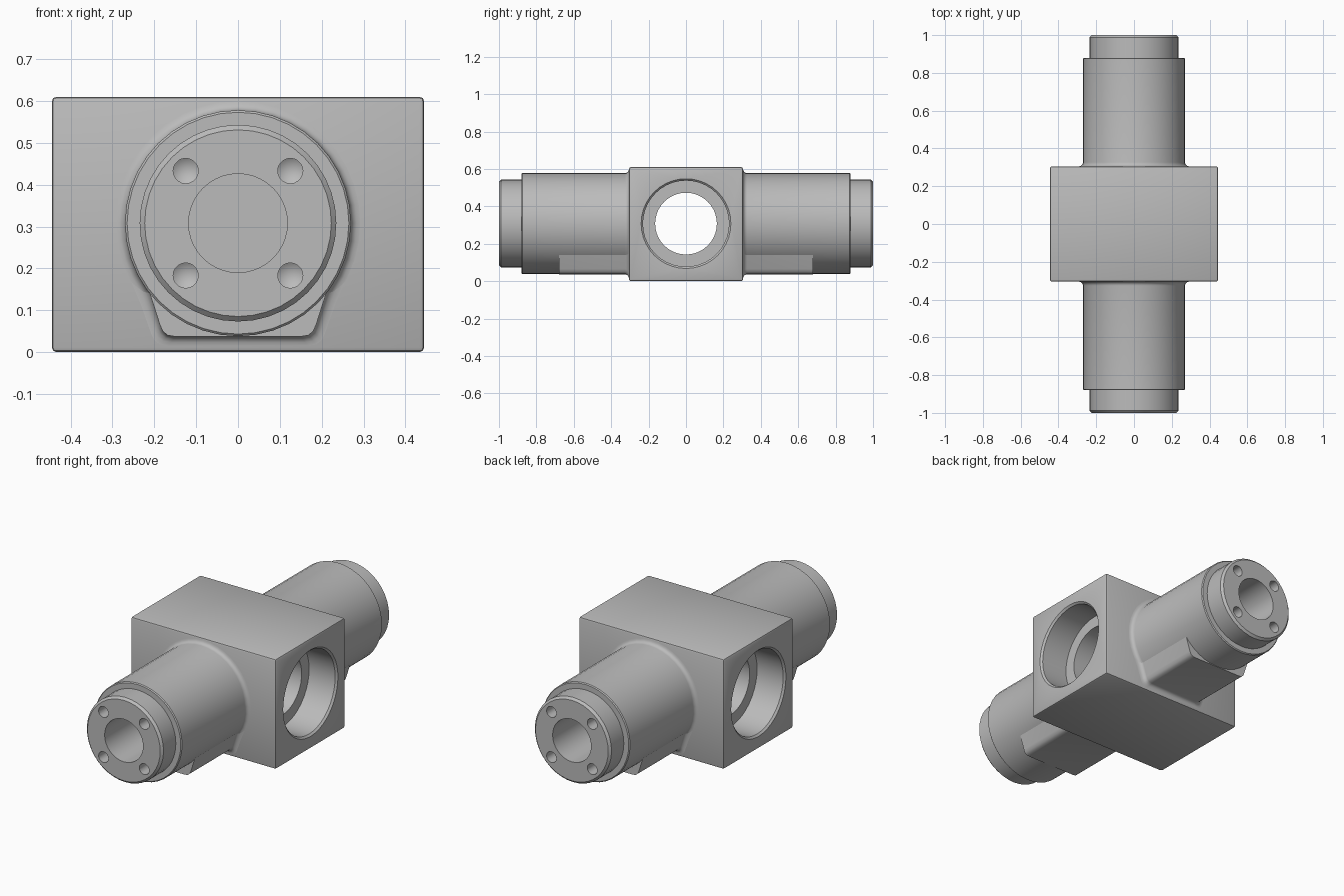
import bpy, bmesh
from math import radians, sin, cos, pi
from mathutils import Matrix

if "Cube" in bpy.data.objects:
    bpy.data.objects.remove(bpy.data.objects["Cube"])

AXIS_Z = 0.308
steel = bpy.data.materials.new("grey steel")
steel.use_nodes = True
GREY = (0.5, 0.5, 0.5, 1)
steel.diffuse_color = GREY
steel.node_tree.nodes["Principled BSDF"].inputs["Base Color"].default_value = GREY


def finish(bm, name, matrix):
    """Turn a bmesh into a named steel object."""
    bmesh.ops.transform(bm, matrix=matrix, verts=bm.verts)
    bmesh.ops.recalc_face_normals(bm, faces=bm.faces)
    mesh = bpy.data.meshes.new(name)
    bm.to_mesh(mesh)
    bm.free()
    mesh.materials.append(steel)
    obj = bpy.data.objects.new(name, mesh)
    bpy.context.collection.objects.link(obj)
    return obj


def lathe(name, profile, matrix, sides=40):
    """Spin (radius, height) points round local z; radius 0 closes an end."""
    bm = bmesh.new()
    verts = [bm.verts.new((r, 0, h)) for r, h in profile]
    edges = [bm.edges.new(pair) for pair in zip(verts, verts[1:])]
    bmesh.ops.spin(bm, geom=verts + edges, axis=(0, 0, 1), cent=(0, 0, 0),
                   angle=2 * pi, steps=sides, use_merge=True)
    bmesh.ops.remove_doubles(bm, verts=bm.verts, dist=1e-5)
    return finish(bm, name, matrix)


def activate(obj):
    bpy.ops.object.select_all(action='DESELECT')
    obj.select_set(True)
    bpy.context.view_layer.objects.active = obj


def cut(obj, cutter):
    """Subtract the cutter and delete it."""
    cutter.hide_render = True
    mod = obj.modifiers.new("cut", 'BOOLEAN')
    mod.operation = 'DIFFERENCE'
    mod.solver = 'EXACT'
    mod.object = cutter
    activate(obj)
    bpy.ops.object.modifier_apply(modifier=mod.name)
    bpy.data.objects.remove(cutter)


def smooth(obj):
    activate(obj)
    bpy.ops.object.shade_smooth_by_angle(angle=radians(32))


# Centre block with softened edges
bm = bmesh.new()
bmesh.ops.create_cube(bm, size=1)
bmesh.ops.scale(bm, vec=(0.89, 0.61, 0.61), verts=bm.verts)
bmesh.ops.bevel(bm, geom=bm.edges[:], offset=0.011, segments=2, profile=0.5,
                affect='EDGES')
block = finish(bm, "centre_block", Matrix.Translation((0, 0, 0.305)))

# Cross hole with a counterbore and chamfer on each side
half = [(0.165, 0.275), (0.23, 0.275), (0.23, 0.435), (0.242, 0.447), (0.242, 0.5), (0, 0.5)]
bore = [(r, -h) for r, h in reversed(half)] + half
cut(block, lathe("cross_cutter", bore,
                 Matrix.Translation((0, 0, AXIS_Z)) @ Matrix.Rotation(pi / 2, 4, 'Y')))
smooth(block)

# Arm outline: fillet at the block, shoulder, end spigot and blind bore
FILLET = 0.022
flare = [(FILLET * (1 - sin(a)), FILLET * (1 - cos(a)))
         for a in (i * pi / 8 for i in range(5))]
arm_profile = [(0, 0.29), (0.27 + FILLET, 0.29)]
arm_profile += [(0.27 + off, 0.305 + rise) for off, rise in flare]
arm_profile += [(0.27, 0.875), (0.265, 0.88), (0.235, 0.88), (0.235, 0.988),
                (0.223, 1.0), (0.118, 1.0), (0.118, 0.4), (0, 0.4)]
bolt_profile = [(0, 0.9), (0.03, 0.92), (0.03, 1.05), (0, 1.05)]

# Half outline of the foot pad under each arm, as (x, z)
pad_half = [(0.15, 0.037), (0.168, 0.04), (0.18, 0.05), (0.187, 0.066),
            (0.209, 0.135), (0.23, 0.19)]
pad_outline = pad_half + [(-x, z) for x, z in reversed(pad_half)]


def foot_pad(name, matrix):
    bm = bmesh.new()
    rings = []
    for off, rise in [(FILLET, -0.015)] + flare + [(0, 0.375)]:
        grow = 1 + off / 0.2
        rings.append([bm.verts.new((x * grow, -0.305 - rise, max(z - off, 0.012)))
                      for x, z in pad_outline])
    n = len(pad_outline)
    for a, b in zip(rings, rings[1:]):
        for i in range(n):
            j = (i + 1) % n
            bm.faces.new((a[i], a[j], b[j], b[i]))
    bm.faces.new(rings[0])
    bm.faces.new(rings[-1])
    return finish(bm, name, matrix)


# Front and back arms are the same part turned half round
for side, turn in (("front", 0), ("back", pi)):
    spin = Matrix.Rotation(turn, 4, 'Z')
    place = spin @ Matrix.Translation((0, 0, AXIS_Z)) @ Matrix.Rotation(pi / 2, 4, 'X')
    arm = lathe(side + "_arm", arm_profile, place)
    for sx in (-1, 1):
        for sy in (-1, 1):
            shift = Matrix.Translation((0.125 * sx, 0.125 * sy, 0))
            cut(arm, lathe("bolt_cutter", bolt_profile, place @ shift, 20))
    smooth(arm)
    smooth(foot_pad(side + "_foot_pad", spin))
